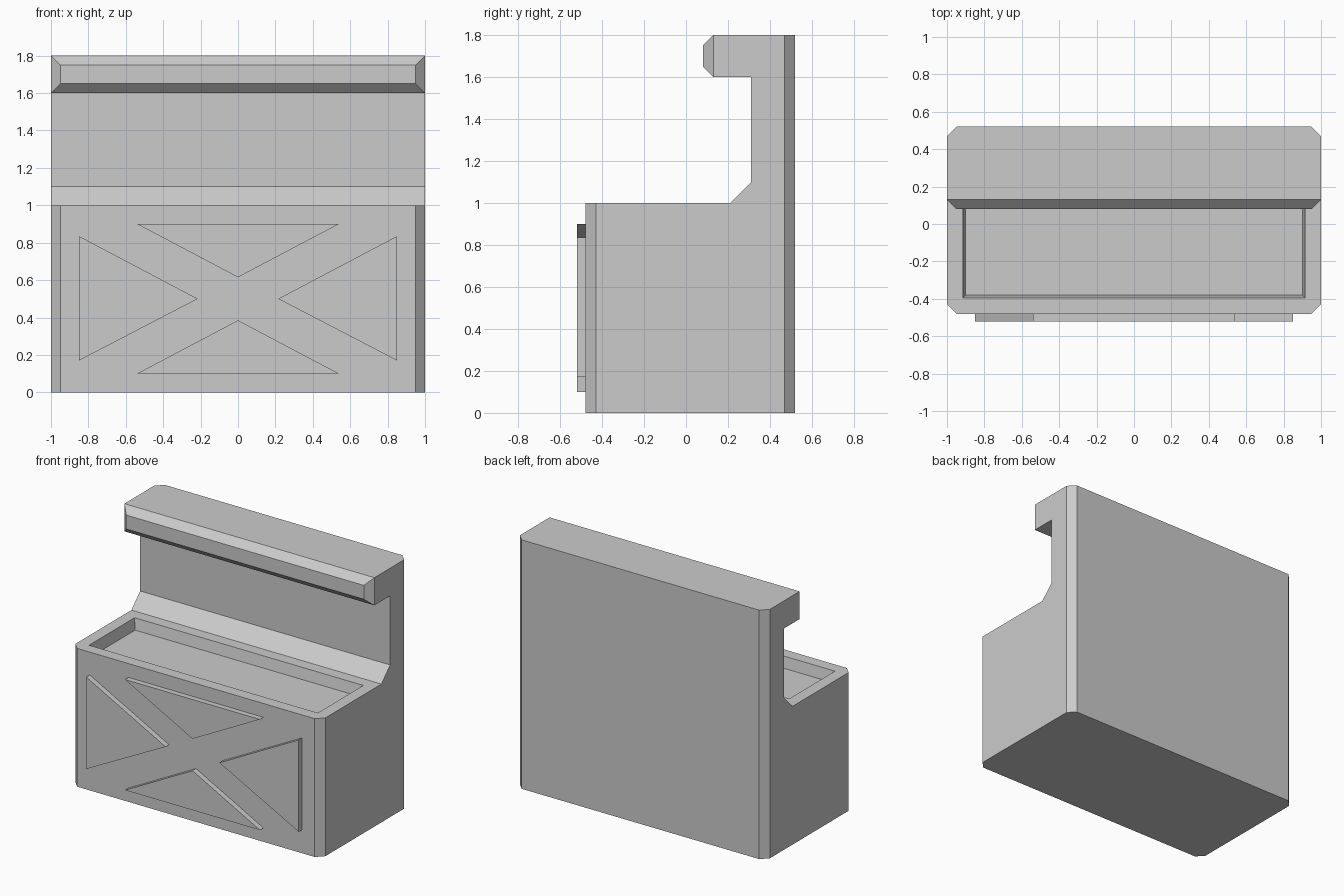
import bpy
import bmesh
from mathutils import Vector

if "Cube" in bpy.data.objects:
    bpy.data.objects.remove(bpy.data.objects["Cube"])


def add_object(name, bm):
    bmesh.ops.recalc_face_normals(bm, faces=bm.faces)
    mesh = bpy.data.meshes.new(name)
    bm.to_mesh(mesh)
    bm.free()
    obj = bpy.data.objects.new(name, mesh)
    bpy.context.collection.objects.link(obj)
    return obj


def extrude_outline(points, offset):
    """Closed prism from a planar outline pushed along an offset."""
    bm = bmesh.new()
    face = bm.faces.new([bm.verts.new(p) for p in points])
    geom = bmesh.ops.extrude_face_region(bm, geom=[face], use_keep_orig=True)["geom"]
    verts = [v for v in geom if isinstance(v, bmesh.types.BMVert)]
    bmesh.ops.translate(bm, verts=verts, vec=Vector(offset))
    return bm


FRONT, BACK, LIP, CHAMFER = -0.48, 0.52, 0.08, 0.05

# Cabinet: side profile (y, z) with counter, tall back and overhanging lip
profile = [(FRONT, 0), (BACK, 0), (BACK, 1.8), (LIP, 1.8), (LIP, 1.6),
           (0.31, 1.6), (0.31, 1.1), (0.21, 1.0), (FRONT, 1.0)]
bm = extrude_outline([(-1, y, z) for y, z in profile], (2, 0, 0))


def is_chamfered(edge):
    a, b = (v.co for v in edge.verts)
    if abs(a.y - b.y) > 1e-4:
        return False
    upright = abs(a.x - b.x) < 1e-4
    on_lip = abs(a.y - LIP) < 1e-4
    on_end = min(abs(a.y - FRONT), abs(a.y - BACK)) < 1e-4
    return on_lip or (upright and on_end)


# Chamfer the upright corners and all round the lip's front face
bmesh.ops.bevel(bm, geom=[e for e in bm.edges if is_chamfered(e)], offset=CHAMFER,
                offset_type='OFFSET', segments=1, affect='EDGES', clamp_overlap=False)
cabinet = add_object("cabinet", bm)

# Tray recess in the counter, slightly tapered towards its floor
bm = bmesh.new()
bmesh.ops.create_cube(bm, size=2)
for v in bm.verts:
    grow = 0.015 if v.co.z > 0 else -0.015
    v.co = (v.co.x * (0.915 + grow), -0.135 + v.co.y * (0.26 + grow), 1 + v.co.z * 0.08)
cutter = add_object("tray_cutter", bm)
cutter.hide_render = True
cutter.display_type = 'WIRE'
cut = cabinet.modifiers.new("tray_recess", 'BOOLEAN')
cut.operation = 'DIFFERENCE'
cut.solver = 'EXACT'
cut.object = cutter

# Raised triangular front panels (x, z) that leave an X between them
upper = [(-0.54, 0.9), (0.54, 0.9), (0, 0.615)]
side = [(0.85, 0.835), (0.85, 0.17), (0.215, 0.5)]
panels = {
    "upper_panel": upper,
    "lower_panel": [(x, 1 - z) for x, z in upper],
    "right_panel": side,
    "left_panel": [(-x, z) for x, z in side],
}
for name, outline in panels.items():
    add_object(name, extrude_outline([(x, -0.52, z) for x, z in outline], (0, 0.05, 0)))
